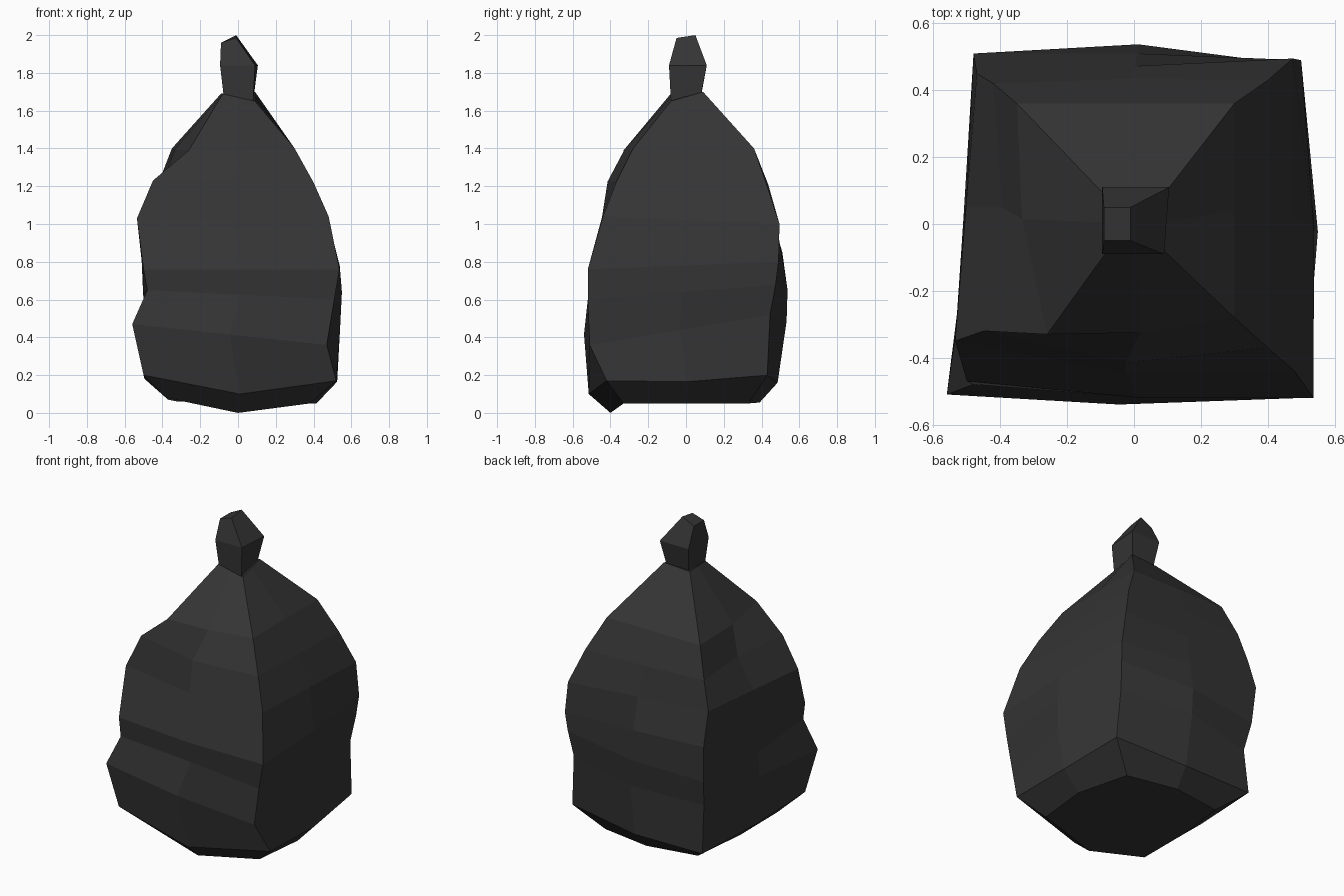
import bpy, bmesh
from mathutils import Vector

mat = bpy.data.materials.new("black_plastic")
mat.diffuse_color = (0.035, 0.035, 0.035, 1)


def loft(name, rings):
    """Skin a stack of equal-sized closed rings and cap both ends."""
    bm = bmesh.new()
    rows = [[bm.verts.new(p) for p in ring] for ring in rings]
    n = len(rows[0])
    for a, b in zip(rows, rows[1:]):
        for i in range(n):
            j = (i + 1) % n
            bm.faces.new((a[i], a[j], b[j], b[i]))
    bm.faces.new(rows[0][::-1])
    bm.faces.new(rows[-1])
    bmesh.ops.recalc_face_normals(bm, faces=bm.faces)
    mesh = bpy.data.meshes.new(name)
    bm.to_mesh(mesh)
    bm.free()
    mesh.materials.append(mat)
    ob = bpy.data.objects.new(name, mesh)
    bpy.context.collection.objects.link(ob)


# Bag corner edges, from floor to neck
front_left = [(-.38, -.36, .08), (-.50, -.47, .20), (-.56, -.51, .47),
              (-.48, -.48, .65), (-.50, -.47, .76), (-.535, -.35, 1.03),
              (-.45, -.32, 1.23), (-.26, -.33, 1.39), (-.08, -.08, 1.69)]
front_right = [(.38, -.33, .05), (.52, -.42, .17), (.47, -.51, .36),
               (.51, -.52, .60), (.537, -.52, .76), (.48, -.44, 1.04),
               (.40, -.37, 1.22), (.30, -.28, 1.40), (.09, -.08, 1.65)]
back_right = [(.33, .33, .05), (.49, .43, .20), (.47, .445, .52),
              (.49, .475, .68), (.50, .49, .80), (.475, .495, 1.0),
              (.40, .43, 1.20), (.30, .36, 1.40), (.09, .09, 1.70)]
back_left = [(-.32, .34, .06), (-.45, .48, .16), (-.44, .45, .45),
             (-.465, .49, .62), (-.48, .51, .85), (-.47, .45, 1.05),
             (-.42, .42, 1.22), (-.35, .36, 1.40), (-.09, .09, 1.69)]
corners = [front_left, front_right, back_right, back_left]

# Bulge and sag of the middle of each side, per ring
out = [Vector((0, -1, 0)), Vector((1, 0, 0)), Vector((0, 1, 0)), Vector((-1, 0, 0))]
bulge = [(.055, .07, .03, -.01, .025, .05, .07, .02, 0),
         (.06, .02, .07, .05, .02, .00, .00, .00, 0),
         (.055, .03, .085, .055, .01, .00, .01, .00, 0),
         (.02, .02, -.01, .03, .02, .00, -.04, .03, 0)]
sag = [(.065, .085), (0, .02), (0, .02), (0, 0)]

rings = []
for k in range(len(front_left)):
    ring = []
    for s in range(4):
        a, b = Vector(corners[s][k]), Vector(corners[(s + 1) % 4][k])
        mid = (a + b) / 2 + out[s] * bulge[s][k]
        if k < 2:
            mid.z -= sag[s][k]
        ring += [a, mid]
    rings.append(ring)
loft("bag_body", rings)

# Gathered top above the neck
loft("bag_knot", [
    [(-.075, -.08, 1.67), (.08, -.08, 1.65), (.08, .08, 1.69), (-.075, .08, 1.68)],
    [(-.095, -.09, 1.84), (.09, -.09, 1.84), (.105, .11, 1.84), (-.095, .11, 1.84)],
    [(-.09, -.05, 1.96), (-.01, -.05, 1.985), (-.01, .05, 2.0), (-.09, .05, 1.96)],
])
